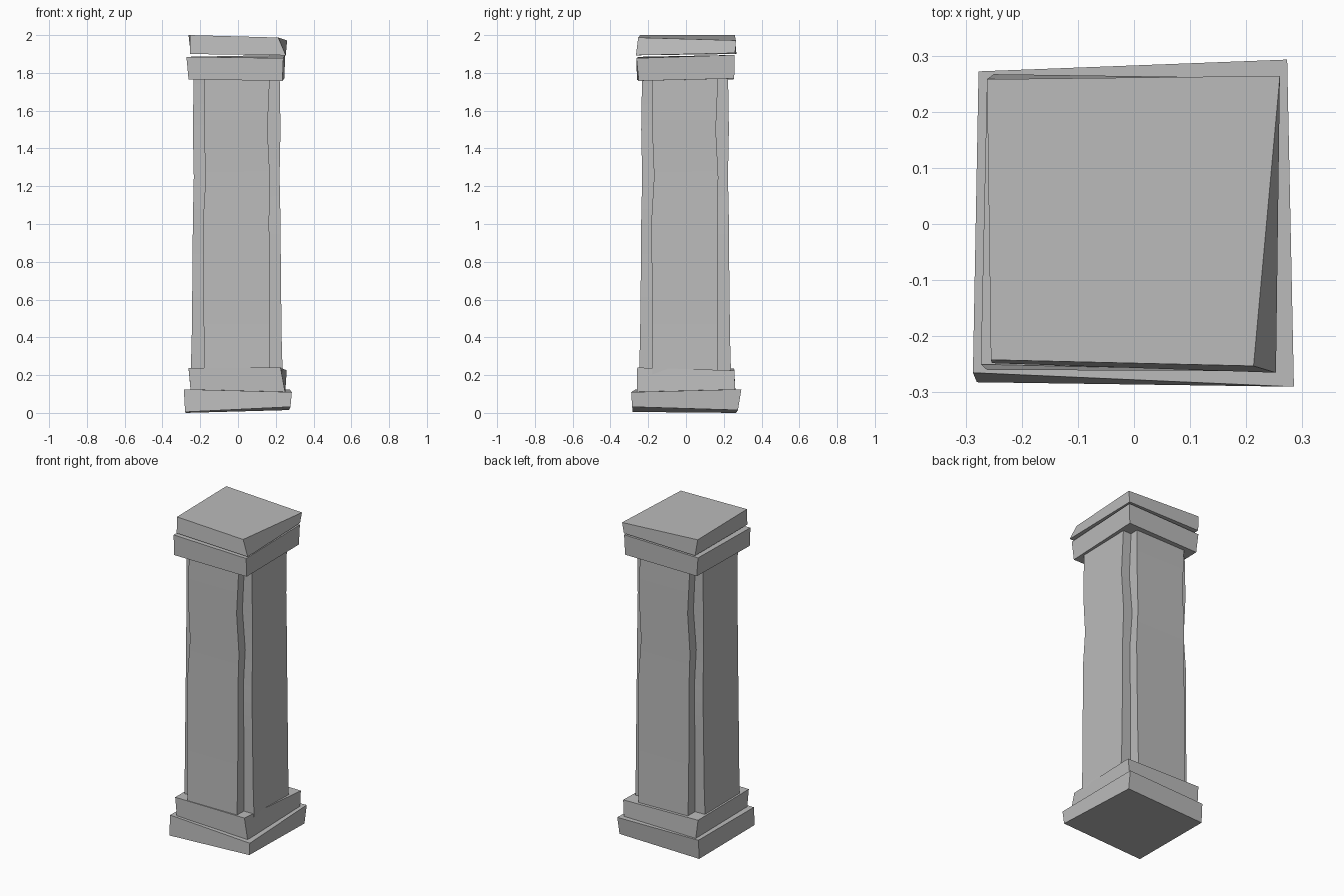
import bpy
import bmesh

# Remove the default cube
cube = bpy.data.objects.get("Cube")
if cube is not None:
    bpy.data.objects.remove(cube, do_unlink=True)

# Single stone colour
stone = bpy.data.materials.new("grey stone")
stone.use_nodes = True
stone.diffuse_color = (0.5, 0.5, 0.5, 1)
principled = stone.node_tree.nodes["Principled BSDF"]
principled.inputs["Base Color"].default_value = stone.diffuse_color
principled.inputs["Roughness"].default_value = 0.9


def loft(name, rings):
    """Join rings of points, listed bottom to top, into a closed solid."""
    bm = bmesh.new()
    loops = [[bm.verts.new(point) for point in ring] for ring in rings]
    count = len(loops[0])
    for lower, upper in zip(loops, loops[1:]):
        for i in range(count):
            j = (i + 1) % count
            bm.faces.new((lower[i], lower[j], upper[j], upper[i]))
    bm.faces.new(list(reversed(loops[0])))
    bm.faces.new(loops[-1])
    bmesh.ops.recalc_face_normals(bm, faces=bm.faces)
    mesh = bpy.data.meshes.new(name)
    bm.to_mesh(mesh)
    bm.free()
    mesh.materials.append(stone)
    obj = bpy.data.objects.new(name, mesh)
    bpy.context.collection.objects.link(obj)
    return obj


def shaft_ring(z, outer, left, right):
    """Square with notched corners: one side turned four times."""
    ring = []
    side = [(left, -outer), (right, -outer), (right, left)]
    for quarter in range(4):
        ring += [(x - 0.007, y - 0.005, z) for x, y in side]
        side = [(-y, x) for x, y in side]
    return ring


# Weathered shaft: height, half width, left and right panel edges
shaft_levels = [
    (0.15, 0.245, -0.172, 0.172),
    (0.4, 0.238, -0.174, 0.174),
    (0.75, 0.234, -0.176, 0.174),
    (1.02, 0.232, -0.178, 0.172),
    (1.25, 0.227, -0.164, 0.176),
    (1.5, 0.232, -0.174, 0.163),
    (1.82, 0.227, -0.171, 0.177),
]
shaft = loft("shaft", [shaft_ring(*level) for level in shaft_levels])

# Crooked slabs: corners run front left, front right, back right, back left
base_bottom = [(-0.28, -0.282, 0.005), (0.278, -0.285, 0.032),
               (0.27, 0.275, 0.015), (-0.277, 0.265, 0)]
base_top = [(-0.287, -0.265, 0.125), (0.285, -0.29, 0.11),
            (0.273, 0.293, 0.125), (-0.277, 0.272, 0.12)]
loft("base_slab", [base_bottom, base_top])

plinth_bottom = [(-0.25, -0.25, 0.115), (0.25, -0.26, 0.105),
                 (0.25, 0.26, 0.115), (-0.25, 0.262, 0.11)]
plinth_top = [(-0.262, -0.25, 0.238), (0.225, -0.258, 0.24),
              (0.258, 0.256, 0.225), (-0.262, 0.255, 0.235)]
loft("plinth_slab", [plinth_bottom, plinth_top])

neck_bottom = [(-0.262, -0.26, 0.0 + 1.765), (0.235, -0.25, 1.758),
               (0.245, 0.255, 1.77), (-0.25, 0.25, 1.765)]
neck_top = [(-0.273, -0.25, 1.885), (0.24, -0.262, 1.878),
            (0.25, 0.258, 1.895), (-0.262, 0.255, 1.885)]
loft("neck_slab", [neck_bottom, neck_top])

cap_bottom = [(-0.253, -0.248, 1.9), (0.253, -0.265, 1.893),
              (0.25, 0.26, 1.905), (-0.25, 0.267, 1.9)]
cap_top = [(-0.255, -0.242, 2), (0.213, -0.253, 1.987),
           (0.26, 0.264, 1.972), (-0.262, 0.258, 2)]
loft("cap_slab", [cap_bottom, cap_top])

# Soften the gentle waves of the shaft while keeping its edges crisp
bpy.ops.object.select_all(action="DESELECT")
shaft.select_set(True)
bpy.context.view_layer.objects.active = shaft
bpy.ops.object.shade_smooth_by_angle()
